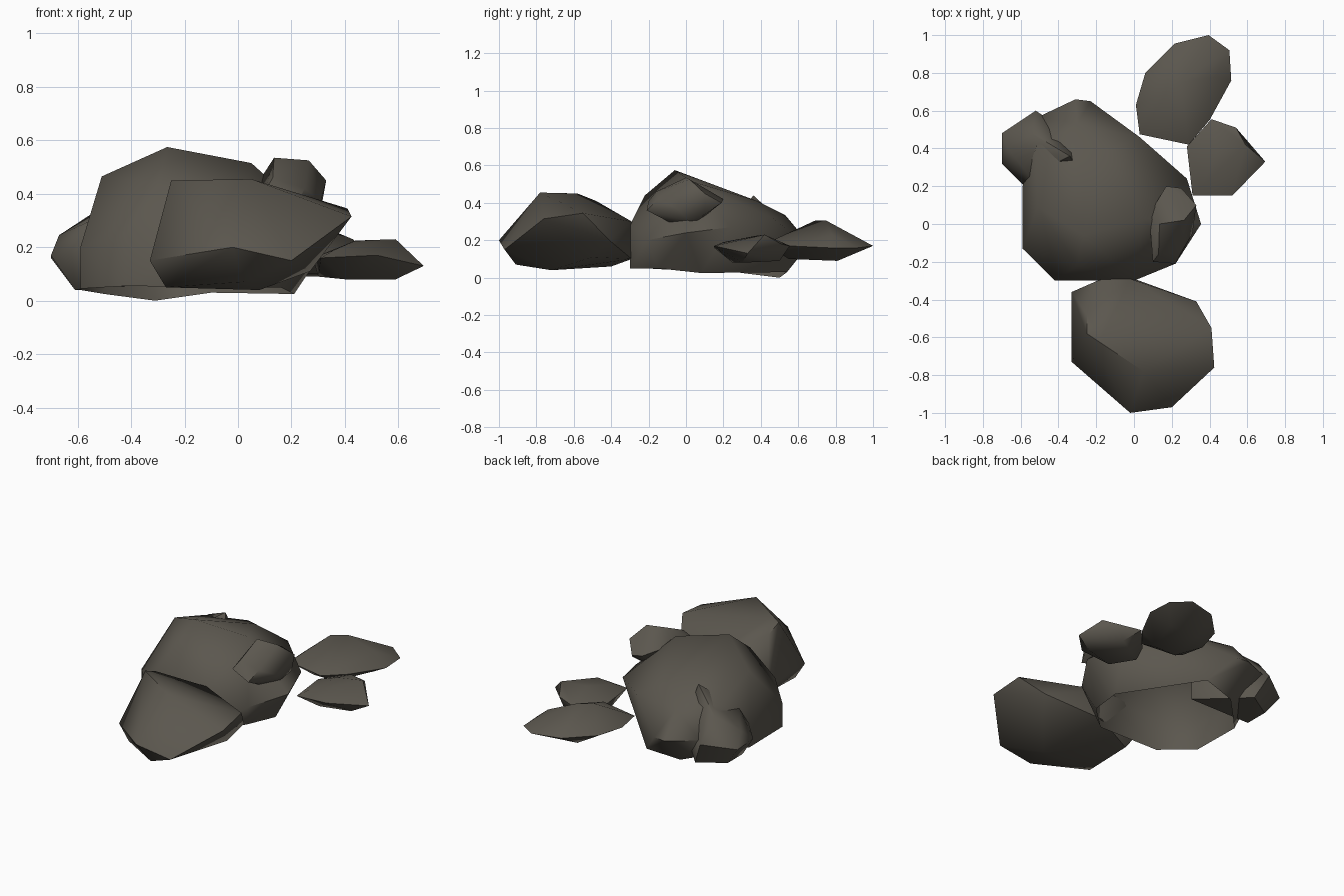
import bpy
import bmesh
import math

default_cube = bpy.data.objects.get("Cube")
if default_cube:
    bpy.data.objects.remove(default_cube, do_unlink=True)

# One dark, warm grey stone colour
STONE_COLOUR = (0.105, 0.095, 0.077, 1.0)
stone = bpy.data.materials.new("dark warm grey stone")
stone.use_nodes = True
stone.diffuse_color = STONE_COLOUR
shader = next(node for node in stone.node_tree.nodes if node.type == "BSDF_PRINCIPLED")
shader.inputs["Base Color"].default_value = STONE_COLOUR
shader.inputs["Roughness"].default_value = 0.9


def make_rock(name, crown, girth, base, smooth_angle=50, open_base=False):
    """Wrap a boulder around its crown, girth and base corners."""
    mesh = bpy.data.meshes.new(name)
    shape = bmesh.new()
    for corner in crown + girth + base:
        shape.verts.new(corner)
    bmesh.ops.convex_hull(shape, input=shape.verts[:])
    # Drop corners that ended up inside the hull
    unused = [v for v in shape.verts if not v.link_faces]
    bmesh.ops.delete(shape, geom=unused, context="VERTS")
    # Merge nearly coplanar triangles into broader facets
    bmesh.ops.dissolve_limit(shape, angle_limit=math.radians(2),
                             verts=shape.verts[:], edges=shape.edges[:])
    bmesh.ops.recalc_face_normals(shape, faces=shape.faces[:])
    # A hollow shell has no underside
    if open_base:
        underside = [f for f in shape.faces if f.normal.z < -0.85]
        bmesh.ops.delete(shape, geom=underside, context="FACES")
    shape.to_mesh(mesh)
    shape.free()
    mesh.materials.append(stone)

    rock = bpy.data.objects.new(name, mesh)
    bpy.context.collection.objects.link(rock)
    bpy.ops.object.select_all(action="DESELECT")
    rock.select_set(True)
    bpy.context.view_layer.objects.active = rock
    bpy.ops.object.shade_smooth_by_angle(angle=math.radians(smooth_angle))
    return rock


# Large central boulder, a shell open underneath
make_rock(
    "main_boulder",
    crown=[(-.265, -.06, .575), (-.51, .09, .465), (.05, .03, .515),
           (-.3, -.22, .44), (-.15, .38, .41), (-.52, .4, .36), (-.3, .53, .335)],
    girth=[(-.59, .2, .2), (-.59, -.13, .2), (-.42, -.3, .25), (0, -.3, .28),
           (.22, -.21, .2), (.355, 0, .24), (.28, .24, .27), (.03, .46, .32),
           (-.23, .65, .18), (-.31, .66, .18), (-.5, .57, .2)],
    base=[(-.59, -.13, .045), (-.59, .2, .04), (-.42, -.3, .055), (0, -.3, .05),
          (.16, -.15, .05), (.21, .08, .025), (-.31, .5, 0), (-.5, .3, .025),
          (-.1, .54, .03)],
    smooth_angle=65,
    open_base=True,
)

# Angular boulder lying in front
make_rock(
    "front_boulder",
    crown=[(.05, -.78, .455), (-.17, -.6, .45), (-.25, -.58, .45), (-.25, -.48, .41),
           (.41, -.55, .345)],
    girth=[(-.02, -1, .2), (.2, -.97, .15), (.425, -.76, .315), (.33, -.41, .2),
           (-.33, -.73, .15), (-.33, -.36, .15), (-.17, -.29, .28), (-.02, -.29, .3)],
    base=[(-.27, -.72, .05), (.08, -.72, .04), (-.27, -.4, .06), (0, -.29, .1),
          (.27, -.5, .11), (.02, -.91, .07)],
)

# Stone resting on the shoulder of the main boulder
make_rock(
    "shoulder_stone",
    crown=[(.135, 0, .535), (.265, .02, .525), (.33, .1, .45), (.13, -.16, .46),
           (.25, -.15, .42)],
    girth=[(.25, .19, .4), (.17, .2, .42), (.31, -.05, .37), (.22, -.21, .36),
           (.1, -.2, .41), (.08, .05, .45), (.31, .1, .34)],
    base=[(.2, 0, .25), (.28, .02, .3)],
)

# Stone half buried in the side of the main boulder
make_rock(
    "side_stone",
    crown=[(-.67, .4, .245), (-.54, .48, .33), (-.55, .25, .3), (-.34, .36, .44)],
    girth=[(-.7, .48, .16), (-.7, .32, .17), (-.52, .6, .19), (-.58, .2, .2),
           (-.25, .22, .25), (-.3, .45, .2)],
    base=[(-.61, .45, .04), (-.61, .3, .04), (-.45, .55, .04), (-.25, .22, .1)],
)

# Flat stone at the rear
make_rock(
    "rear_stone",
    crown=[(.17, .69, .305), (.25, .75, .305), (.43, .78, .23)],
    girth=[(.01, .63, .17), (.06, .8, .17), (.215, .955, .17), (.395, 1, .17),
           (.505, .92, .16), (.515, .76, .16), (.4, .55, .17), (.29, .42, .18),
           (.03, .475, .18)],
    base=[(.15, .55, .1), (.2, .81, .09), (.4, .81, .09), (.3, .55, .1)],
)

# Small wedge stone beside the rear stone
make_rock(
    "wedge_stone",
    crown=[(.44, .38, .225), (.59, .42, .23), (.36, .2, .19)],
    girth=[(.31, .15, .16), (.52, .15, .17), (.695, .33, .13), (.54, .51, .18),
           (.41, .555, .17), (.28, .41, .16)],
    base=[(.4, .25, .08), (.59, .3, .08), (.5, .5, .09), (.3, .38, .09)],
)
